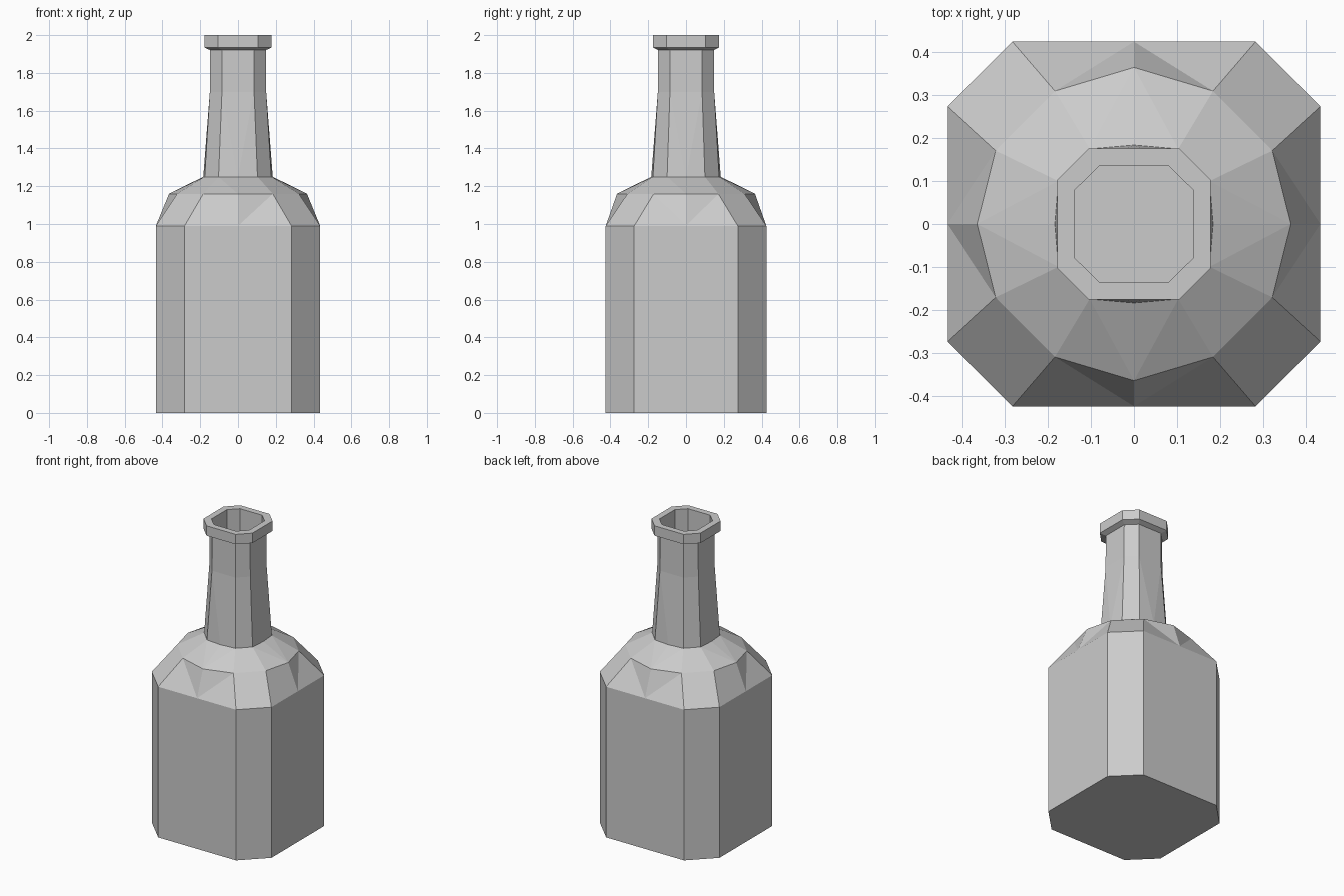
import bpy
import bmesh

if "Cube" in bpy.data.objects:
    bpy.data.objects.remove(bpy.data.objects["Cube"])


def ring(bm, z, hx, hy, cx, cy, mx=None, my=None):
    """Chamfered rectangle: half sizes, corner positions, optional bulged side middles."""
    mx, my = mx or hx, my or hy
    pts = [(hx, -cy), (mx, 0), (hx, cy), (cx, hy), (0, my), (-cx, hy)]
    pts += [(-x, -y) for x, y in pts]
    return [bm.verts.new((x, y, z)) for x, y in pts]


def bridge(bm, low, high):
    """Join two rings; side panels are split so the bulges facet cleanly."""
    for i in range(12):
        j = (i + 1) % 12
        a, b, c, d = low[i], low[j], high[j], high[i]
        if i % 3 == 0:
            faces = [(a, b, d), (b, c, d)]
        elif i % 3 == 1:
            faces = [(a, b, c), (a, c, d)]
        else:
            faces = [(a, b, c, d)]
        for f in faces:
            bm.faces.new(f)


def lofted(name, sections):
    bm = bmesh.new()
    rings = [ring(bm, *s) for s in sections]
    for low, high in zip(rings, rings[1:]):
        bridge(bm, low, high)
    bm.faces.new(rings[0][::-1])
    bm.faces.new(rings[-1])
    bmesh.ops.recalc_face_normals(bm, faces=bm.faces)
    mesh = bpy.data.meshes.new(name)
    bm.to_mesh(mesh)
    bm.free()
    obj = bpy.data.objects.new(name, mesh)
    bpy.context.collection.objects.link(obj)
    return obj


# Bottle: body, faceted shoulder, tapered neck, lip and hollow mouth
lofted("bottle", [
    (0.00, 0.435, 0.425, 0.283, 0.274),
    (0.99, 0.435, 0.425, 0.283, 0.274),
    (1.16, 0.322, 0.31, 0.184, 0.171, 0.365, 0.365),
    (1.25, 0.176, 0.175, 0.103, 0.10, 0.184, 0.184),
    (1.70, 0.149, 0.149, 0.085, 0.085),
    (1.92, 0.147, 0.147, 0.085, 0.085),
    (1.935, 0.178, 0.176, 0.106, 0.104),
    (2.00, 0.178, 0.176, 0.106, 0.104),
    (2.00, 0.137, 0.136, 0.08, 0.08),
    (1.70, 0.137, 0.136, 0.08, 0.08),
])
